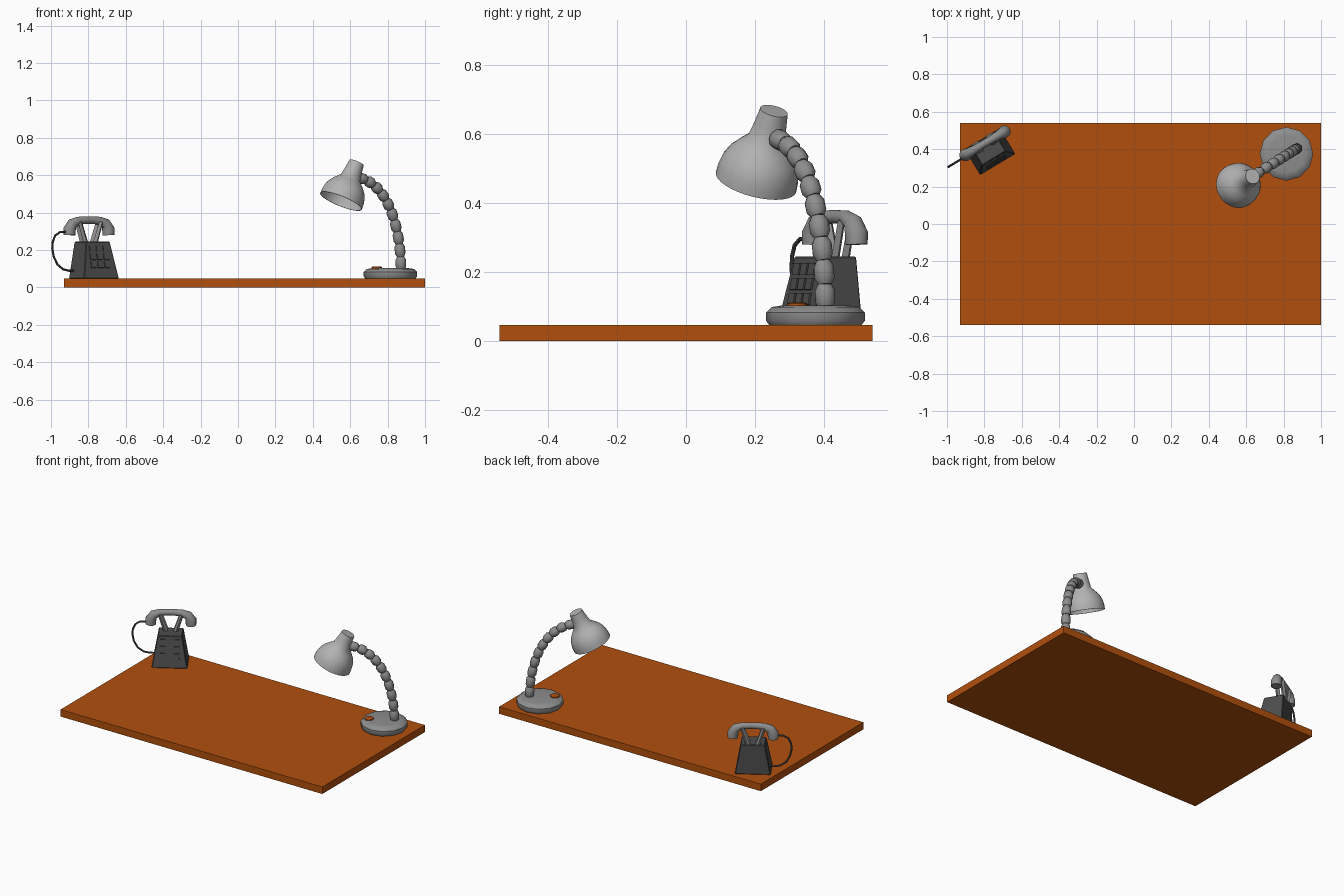
import bpy, bmesh, math
from mathutils import Matrix, Vector

cube = bpy.data.objects.get("Cube")
if cube:
    bpy.data.objects.remove(cube, do_unlink=True)


def material(name, color):
    m = bpy.data.materials.new(name)
    m.use_nodes = True
    m.diffuse_color = (*color, 1)
    node = next(n for n in m.node_tree.nodes if n.type == 'BSDF_PRINCIPLED')
    node.inputs["Base Color"].default_value = (*color, 1)
    return m


WOOD = material("orange wood", (0.44, 0.08, 0.004))
PALE = material("pale grey", (0.45, 0.45, 0.45))
GREY = material("mid grey", (0.27, 0.27, 0.27))
DARK = material("dark grey", (0.075, 0.075, 0.075))


def finish(name, bm, mat, matrix=Matrix(), smooth=True):
    bm.transform(matrix)
    bmesh.ops.recalc_face_normals(bm, faces=bm.faces)
    mesh = bpy.data.meshes.new(name)
    bm.to_mesh(mesh)
    bm.free()
    mesh.materials.append(mat)
    ob = bpy.data.objects.new(name, mesh)
    bpy.context.collection.objects.link(ob)
    if smooth:
        bpy.ops.object.select_all(action='DESELECT')
        ob.select_set(True)
        bpy.context.view_layer.objects.active = ob
        bpy.ops.object.shade_smooth_by_angle(angle=math.radians(40))
    return ob


def loft(bm, points, radii, sides, side, axis=None):
    """Capped tube through points; a fixed axis turns it into a lathe."""
    points = [Vector(p) for p in points]
    side = Vector(side).normalized()
    rings = []
    for i, (p, r) in enumerate(zip(points, radii)):
        along = axis or points[min(i + 1, len(points) - 1)] - points[max(i - 1, 0)]
        other = along.cross(side).normalized()
        angles = [math.tau * k / sides for k in range(sides)]
        rings.append([bm.verts.new(p + r * (math.cos(a) * side + math.sin(a) * other))
                      for a in angles])
    for a, b in zip(rings, rings[1:]):
        for k in range(sides):
            n = (k + 1) % sides
            bm.faces.new((a[k], a[n], b[n], b[k]))
    bm.faces.new(rings[0])
    bm.faces.new(rings[-1])


def lathe(name, profile, sides, mat, matrix):
    bm = bmesh.new()
    loft(bm, [(0, 0, h) for r, h in profile], [r for r, h in profile],
         sides, (1, 0, 0), Vector((0, 0, 1)))
    return finish(name, bm, mat, matrix)


def box(name, size, mat, matrix):
    bm = bmesh.new()
    bmesh.ops.create_cube(bm, size=1, matrix=Matrix.Diagonal((*size, 1)))
    return finish(name, bm, mat, matrix, smooth=False)


move = Matrix.Translation
DESK_TOP = 0.047

# Desk top
box("desk_top", (1.93, 1.08, DESK_TOP), WOOD, move((0.035, 0, DESK_TOP / 2)))

# Lamp base and switch
lathe("lamp_base", [(0.134, 0), (0.143, 0.012), (0.143, 0.036), (0.126, 0.052), (0.1, 0.056)],
      12, GREY, move((0.815, 0.375, DESK_TOP)))
lathe("lamp_switch", [(0.028, 0), (0.028, 0.014), (0.023, 0.017)],
      12, WOOD, move((0.742, 0.322, 0.095)))

# Lamp neck: beads strung along a bezier curve
ctrl = [Vector(p) for p in ((0.872, 0.404, 0.095), (0.87, 0.403, 0.33),
                            (0.80, 0.36, 0.56), (0.64, 0.258, 0.59))]


def bezier(t):
    return sum((math.comb(3, i) * t**i * (1 - t)**(3 - i) * c
                for i, c in enumerate(ctrl)), Vector())


BEADS = 10
neck = bmesh.new()
bend_side = (ctrl[3] - ctrl[0]).cross(Vector((0, 0, 1)))
for i in range(BEADS):
    a, b = bezier(i / BEADS), bezier((i + 1) / BEADS)
    loft(neck, [a.lerp(b, f) for f in (0, 0.25, 0.75, 1)],
         (0.02, 0.029, 0.029, 0.02), 10, bend_side)
finish("lamp_neck", neck, GREY)

# Lamp shade: hollow bell tilted toward the desk
crown = Vector((0.634, 0.255, 0.667))
aim = Vector((-0.083, -0.052, -0.205))
shade_matrix = move(crown) @ aim.to_track_quat('Z', 'Y').to_matrix().to_4x4()
outer = [(0.041, 0), (0.047, 0.045), (0.055, 0.09), (0.078, 0.115), (0.1, 0.142),
         (0.113, 0.17), (0.119, 0.2), (0.12, 0.228)]
inner = [(r - 0.004, h) for r, h in reversed(outer[1:])]
lathe("lamp_shade", outer + inner, 32, PALE, shade_matrix)

# Phone body: tapered block with an upright back
phone = move((-0.77, 0.387, 0)) @ Matrix.Rotation(math.radians(31), 4, 'Z')
BODY_TOP, FRONT_LOW, FRONT_HIGH = 0.245, -0.08, -0.042
bm = bmesh.new()
bmesh.ops.create_cube(bm, size=2)
for v in bm.verts:
    top = v.co.z > 0
    front = FRONT_HIGH if top else FRONT_LOW
    v.co = (v.co.x * (0.074 if top else 0.109), front if v.co.y < 0 else 0.081,
            BODY_TOP if top else DESK_TOP)
bmesh.ops.bevel(bm, geom=bm.edges[:], offset=0.004, segments=1, affect='EDGES')
finish("phone_body", bm, DARK, phone, smooth=False)

# Phone keys on the sloping front
lean = math.atan2(FRONT_HIGH - FRONT_LOW, BODY_TOP - DESK_TOP)
for row in range(3):
    z = 0.122 + row * 0.043
    y = FRONT_LOW + (z - DESK_TOP) * math.tan(lean)
    for col in (-1, 0, 1):
        box(f"phone_key_{row}_{col + 1}", (0.034, 0.012, 0.034), DARK,
            phone @ move((col * 0.042, y, z)) @ Matrix.Rotation(-lean, 4, 'X'))

# Cradle prongs spreading up to the handset
for side in (-1, 1):
    for depth in (0.035, 0.07):
        bm = bmesh.new()
        loft(bm, [(side * 0.03, depth, BODY_TOP - 0.005), (side * 0.066, depth, 0.35)],
             (0.014, 0.012), 4, (0, 1, 0))
        finish(f"cradle_prong_{side}_{depth}", bm, GREY, phone, smooth=False)

# Handset: arched grip with wide cups
half = [(-0.122, 0.28, 0.032), (-0.121, 0.312, 0.034), (-0.104, 0.342, 0.028),
        (-0.065, 0.357, 0.022), (-0.02, 0.36, 0.02)]
arch = half + [(-x, z, r) for x, z, r in reversed(half)]
bm = bmesh.new()
loft(bm, [(x, 0.052, z) for x, z, r in arch], [r for x, z, r in arch], 14, (0, 1, 0))
finish("handset", bm, GREY, phone)

# Cord looping from handset to body
cord = [(-0.145, 0.298), (-0.185, 0.296), (-0.215, 0.278), (-0.23, 0.245), (-0.233, 0.21),
        (-0.224, 0.165), (-0.2, 0.122), (-0.165, 0.097), (-0.13, 0.09), (-0.09, 0.09)]
bm = bmesh.new()
loft(bm, [(x, 0.045, z) for x, z in cord], [0.006] * len(cord), 8, (0, 1, 0))
finish("phone_cord", bm, DARK, phone)
